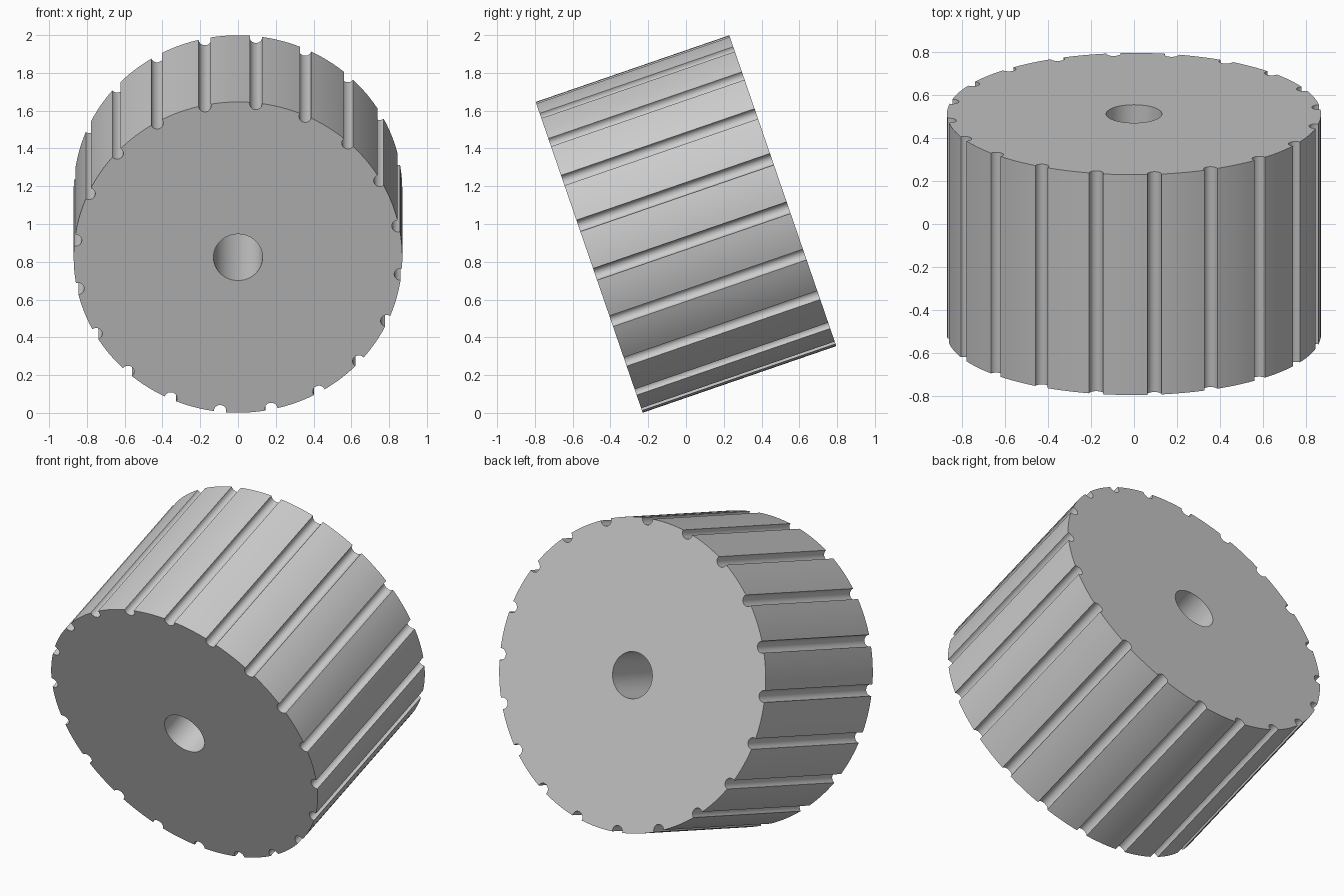
import bpy
import bmesh
from math import sin, cos, radians, sqrt, asin, acos, pi, tau
from mathutils import Matrix

cube = bpy.data.objects.get("Cube")
if cube:
    bpy.data.objects.remove(cube, do_unlink=True)

RADIUS, HALF_LENGTH, BORE = 0.87, 0.542, 0.13
GROOVES, GROOVE_R, GROOVE_C = 20, 0.033, 0.865
PHASE, TILT = radians(6.3), radians(19)

grey = bpy.data.materials.new("plain grey")
grey.use_nodes = True
colour = (0.6, 0.6, 0.6, 1)
grey.diffuse_color = colour
grey.node_tree.nodes["Principled BSDF"].inputs["Base Color"].default_value = colour


def drum_outline():
    """Circle with round flutes cut into its edge, clockwise from the top."""
    along = (GROOVE_C**2 + RADIUS**2 - GROOVE_R**2) / (2 * GROOVE_C)
    half = sqrt(RADIUS**2 - along**2)
    lip = asin(half / RADIUS)
    start = acos((along - GROOVE_C) / GROOVE_R)
    step = tau / GROOVES
    points = []
    for k in range(GROOVES):
        a = PHASE + k * step
        # flute arc, from one lip through the bottom to the other
        for i in range(13):
            p = -start - (tau - 2 * start) * i / 12
            out = GROOVE_C + GROOVE_R * cos(p)
            side = GROOVE_R * sin(p)
            points.append((out * sin(a) + side * cos(a),
                           out * cos(a) - side * sin(a)))
        # rim between this flute and the next
        for i in range(1, 6):
            t = a + lip + (step - 2 * lip) * i / 6
            points.append((RADIUS * sin(t), RADIUS * cos(t)))
    return points


def add_loop(bm, points):
    verts = [bm.verts.new((x, y, -HALF_LENGTH)) for x, y in points]
    return [bm.edges.new((v, verts[i - 1])) for i, v in enumerate(verts)]


# Fluted drum with an axial bore
bm = bmesh.new()
bore = [(BORE * sin(tau * i / 48), BORE * cos(tau * i / 48)) for i in range(48)]
edges = add_loop(bm, drum_outline()) + add_loop(bm, bore)
bmesh.ops.triangle_fill(bm, edges=edges, use_beauty=True)
end = bmesh.ops.extrude_face_region(bm, geom=bm.faces[:], use_keep_orig=True)
top = [g for g in end["geom"] if isinstance(g, bmesh.types.BMVert)]
bmesh.ops.translate(bm, verts=top, vec=(0, 0, 2 * HALF_LENGTH))
bmesh.ops.recalc_face_normals(bm, faces=bm.faces[:])

# Lean the drum on its axis
bm.transform(Matrix.Translation((0, 0, 1)) @ Matrix.Rotation(pi / 2 + TILT, 4, "X"))

mesh = bpy.data.meshes.new("fluted_drum")
bm.to_mesh(mesh)
bm.free()
mesh.materials.append(grey)
drum = bpy.data.objects.new("fluted_drum", mesh)
bpy.context.collection.objects.link(drum)

bpy.ops.object.select_all(action="DESELECT")
drum.select_set(True)
bpy.context.view_layer.objects.active = drum
bpy.ops.object.shade_smooth_by_angle(angle=radians(30))
